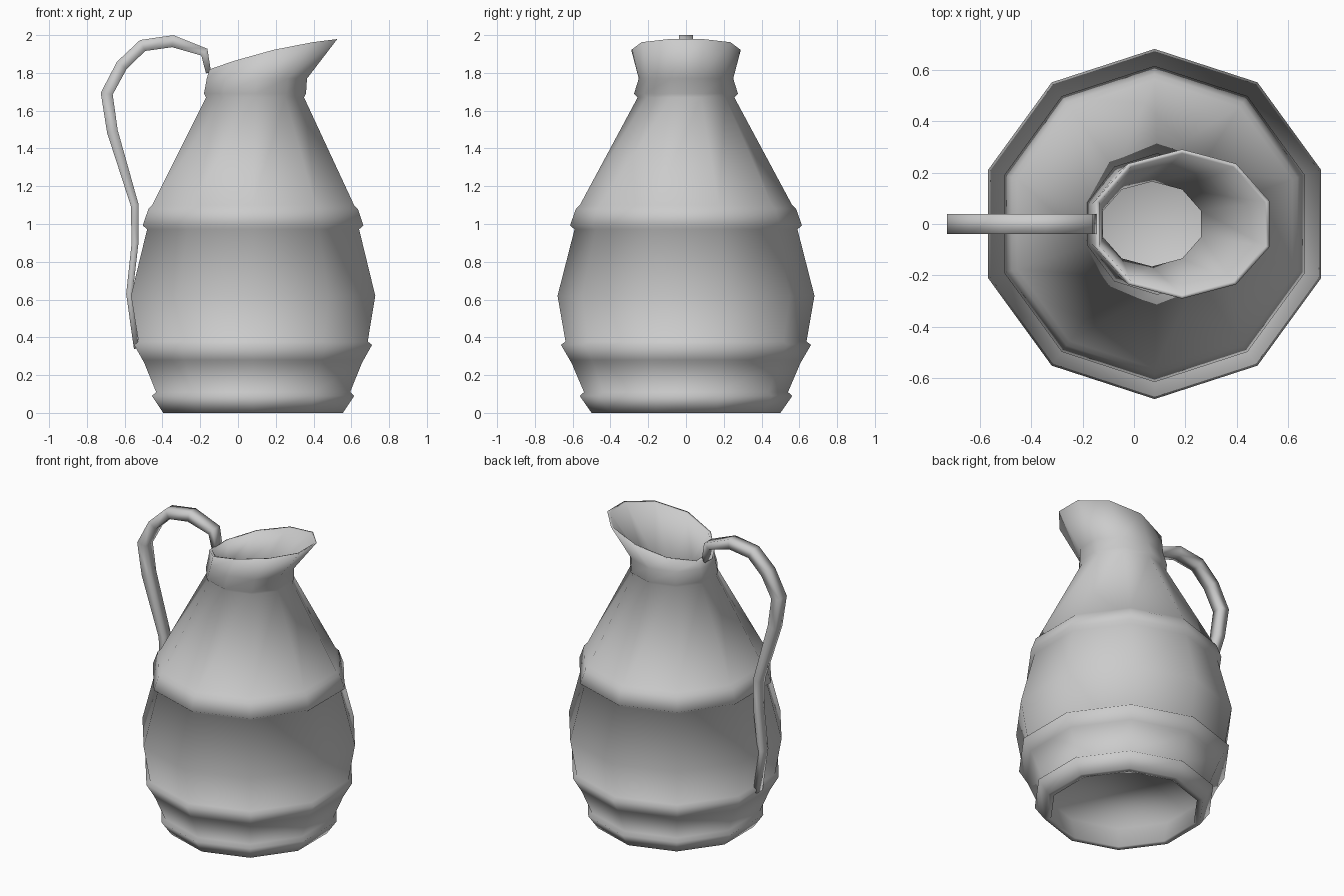
import bpy, bmesh, math

SIDES = 10
AXIS_X = 0.08

if "Cube" in bpy.data.objects:
    bpy.data.objects.remove(bpy.data.objects["Cube"], do_unlink=True)

clay = bpy.data.materials.new("grey clay")
clay.use_nodes = True
clay.diffuse_color = (0.6, 0.6, 0.6, 1)
clay.node_tree.nodes["Principled BSDF"].inputs["Base Color"].default_value = (0.6, 0.6, 0.6, 1)


def ring(rx, ry, z, cx=AXIS_X):
    """Decagon with flat sides facing left and right."""
    pts = []
    for k in range(SIDES):
        a = 2 * math.pi * (k + 0.5) / SIDES
        pts.append((cx + rx * math.cos(a), ry * math.sin(a), z))
    return pts


def rim(rx, ry, drop=0.0):
    """Slanted pouring lip, higher towards the spout."""
    pts = []
    for x, y, _ in ring(rx, ry, 0, 0.187):
        u = x - 0.18
        pts.append((x, y, 1.92 + 0.24 * u - 0.2 * u * u - drop))
    return pts


def loft(name, loops):
    """Skin a list of closed loops, capping both ends, shaded smooth."""
    bm = bmesh.new()
    rows = [[bm.verts.new(p) for p in loop] for loop in loops]
    n = len(rows[0])
    for a, b in zip(rows, rows[1:]):
        for i in range(n):
            j = (i + 1) % n
            bm.faces.new((a[i], a[j], b[j], b[i]))
    bm.faces.new(rows[0])
    bm.faces.new(rows[-1])
    bmesh.ops.recalc_face_normals(bm, faces=bm.faces)
    for face in bm.faces:
        face.smooth = True
    mesh = bpy.data.meshes.new(name)
    bm.to_mesh(mesh)
    bm.free()
    mesh.materials.append(clay)
    obj = bpy.data.objects.new(name, mesh)
    bpy.context.collection.objects.link(obj)


# Jug: recessed base, outer wall with raised bands, neck, spout, then inner wall
outer = [(0.50, 0), (0.563, 0.09), (0.54, 0.11), (0.604, 0.26), (0.615, 0.28),
         (0.662, 0.36), (0.638, 0.378), (0.68, 0.62), (0.59, 0.972), (0.614, 0.992),
         (0.583, 1.08), (0.562, 1.10)]
loops = [ring(0.50, 0.50, 0.15), ring(0.46, 0.46, 0.0)]
loops += [ring(r, r, z) for r, z in outer]
loops += [ring(0.273, 0.256, 1.67, 0.09), ring(0.284, 0.275, 1.69, 0.09),
          ring(0.279, 0.25, 1.77, 0.10)]
loops += [rim(0.356, 0.29), rim(0.338, 0.274, 0.004)]
loops += [ring(0.2, 0.165, 1.67, 0.07)]
loops += [ring(r, r, z) for r, z in [(0.5, 1.08), (0.6, 0.62), (0.5, 0.18)]]
loft("jug_body", loops)

# Handle: flat strap, thinning towards its lower end (x, z, half thickness, half width)
path = [(-0.156, 1.80, 0.014, 0.038), (-0.178, 1.91, 0.024, 0.038), (-0.345, 1.968, 0.032, 0.038),
        (-0.505, 1.945, 0.032, 0.038), (-0.615, 1.84, 0.032, 0.038), (-0.695, 1.69, 0.032, 0.038),
        (-0.665, 1.49, 0.029, 0.038), (-0.547, 1.1, 0.021, 0.036), (-0.545, 0.9, 0.018, 0.034),
        (-0.575, 0.63, 0.017, 0.033), (-0.538, 0.34, 0.013, 0.03)]
sections = []
for i, (x, z, thick, wide) in enumerate(path):
    before, after = path[max(i - 1, 0)], path[min(i + 1, len(path) - 1)]
    tx, tz = after[0] - before[0], after[1] - before[1]
    length = math.hypot(tx, tz)
    nx, nz = tz / length * thick, -tx / length * thick
    sections.append([(x + nx * s, wide * w, z + nz * s)
                     for s, w in ((1, 1), (1, -1), (-1, -1), (-1, 1))])
loft("handle", sections)
